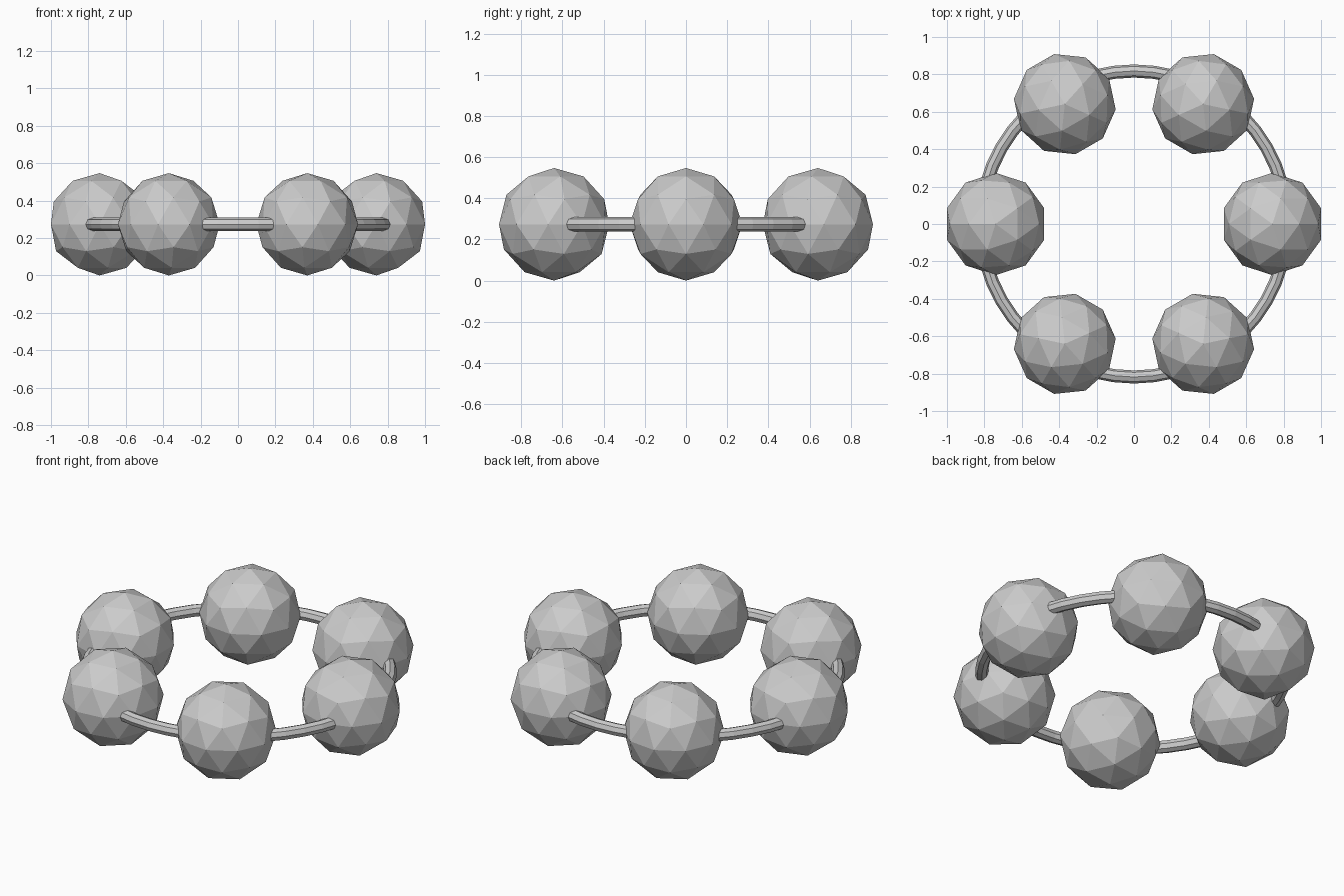
import bpy
import math

if "Cube" in bpy.data.objects:
    bpy.data.objects.remove(bpy.data.objects["Cube"])

BALL_R = 0.2735
RING_R = 0.74
COUNT = 6

# Faceted beads, each turned to face outward around the ring
for i in range(COUNT):
    a = i * 2 * math.pi / COUNT
    bpy.ops.mesh.primitive_ico_sphere_add(
        subdivisions=2, radius=BALL_R,
        location=(RING_R * math.cos(a), RING_R * math.sin(a), BALL_R),
        rotation=(0, 0, a))
    bpy.context.object.name = f"bead_{i + 1}"

# Thin hoop threading the beads
bpy.ops.mesh.primitive_torus_add(
    major_radius=0.818, minor_radius=0.035,
    major_segments=48, minor_segments=8, location=(0, 0, BALL_R))
bpy.context.object.name = "hoop"
